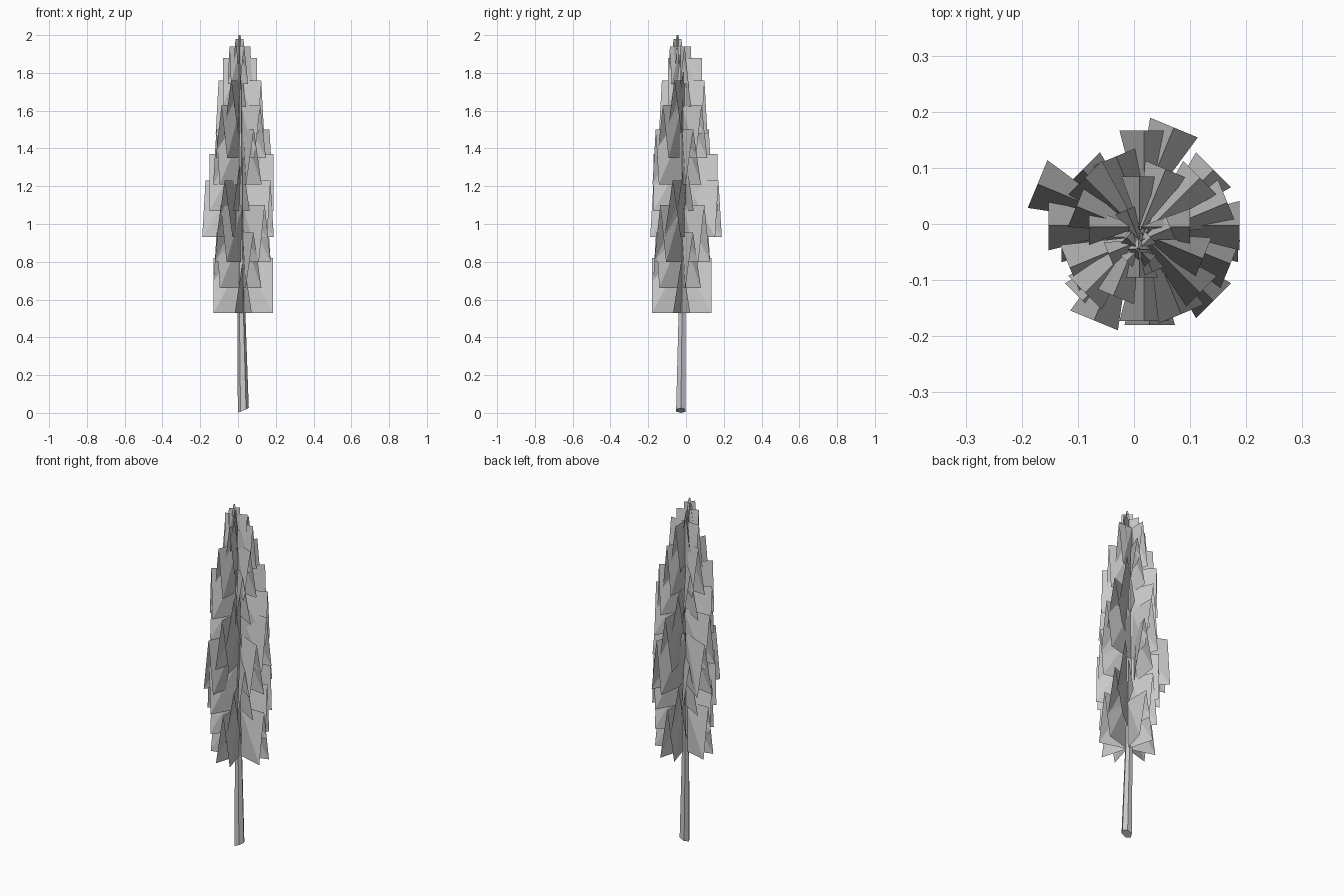
import bpy, bmesh
from math import cos, sin, radians, pi
from mathutils import Vector

if "Cube" in bpy.data.objects:
    bpy.data.objects.remove(bpy.data.objects["Cube"])


def make_object(name, bm):
    mesh = bpy.data.meshes.new(name)
    bm.to_mesh(mesh)
    bm.free()
    obj = bpy.data.objects.new(name, mesh)
    bpy.context.collection.objects.link(obj)
    return obj


# Trunk: slightly leaning tapered tube, (x, y, z, radius) per ring
path = [(0.028, -0.027, 0.013, 0.029), (0.018, -0.021, 0.53, 0.021),
        (0.014, -0.018, 1.2, 0.013), (0.010, -0.040, 1.93, 0.004)]
SIDES = 6
bm = bmesh.new()
rings = []
for i, (x, y, z, r) in enumerate(path):
    ring = []
    for k in range(SIDES):
        a = 2 * pi * k / SIDES
        tilt = 0.013 * cos(a) if i == 0 else 0
        ring.append(bm.verts.new((x + r * cos(a), y + r * sin(a), z + tilt)))
    rings.append(ring)
for lo, hi in zip(rings, rings[1:]):
    for k in range(SIDES):
        n = (k + 1) % SIDES
        bm.faces.new((lo[k], lo[n], hi[n], hi[k]))
bm.faces.new(rings[0][::-1])
bm.faces.new(rings[-1])
make_object("trunk", bm)


# Branch: a tent of two leaves, closed at the trunk and spread at the tip
def add_branch(bm, center, angle, reach, width, z_low, z_high):
    out = Vector((cos(angle), sin(angle), 0))
    side = Vector((-sin(angle), cos(angle), 0))
    c = Vector((center[0], center[1], 0))
    lo, hi = Vector((0, 0, z_low)), Vector((0, 0, z_high))
    in_top = bm.verts.new(c + hi)
    in_low = bm.verts.new(c + lo)
    tip_top = bm.verts.new(c + out * reach + hi)
    for s in (1, -1):
        tip_low = bm.verts.new(c + out * reach + side * s * width / 2 + lo)
        for tri in ((in_top, tip_top, tip_low), (in_top, tip_low, in_low)):
            bm.faces.new(tri if s == 1 else tri[::-1])


# Foliage tiers: x, y, low z, high z, reach, tip width; each turns by 22.5 degrees
tiers = [
    (0.028, -0.023, 0.53, 0.82, 0.157, 0.090),
    (0.025, -0.020, 0.66, 0.955, 0.150, 0.090),
    (0.025, -0.020, 0.80, 1.10, 0.165, 0.088),
    (0.000, 0.000, 0.93, 1.23, 0.186, 0.092),
    (0.018, -0.003, 1.07, 1.37, 0.170, 0.088),
    (0.026, -0.020, 1.21, 1.50, 0.152, 0.088),
    (0.015, -0.020, 1.35, 1.63, 0.145, 0.085),
    (0.010, -0.015, 1.48, 1.76, 0.122, 0.080),
    (0.010, -0.005, 1.62, 1.88, 0.090, 0.065),
    (0.010, -0.030, 1.74, 1.94, 0.060, 0.045),
    (0.008, -0.045, 1.85, 1.98, 0.030, 0.030),
]
for i, (x, y, low, high, reach, width) in enumerate(tiers):
    bm = bmesh.new()
    for k in range(4):
        add_branch(bm, (x, y), radians(22.5 * i + 90 * k), reach, width, low, high)
    make_object(f"foliage_tier_{i + 1}", bm)

# Pointed top shoot
bm = bmesh.new()
bmesh.ops.create_cone(bm, segments=4, radius1=0.02, radius2=0.004, depth=0.06)
bmesh.ops.translate(bm, verts=bm.verts, vec=(0.008, -0.045, 1.97))
make_object("top_shoot", bm)
